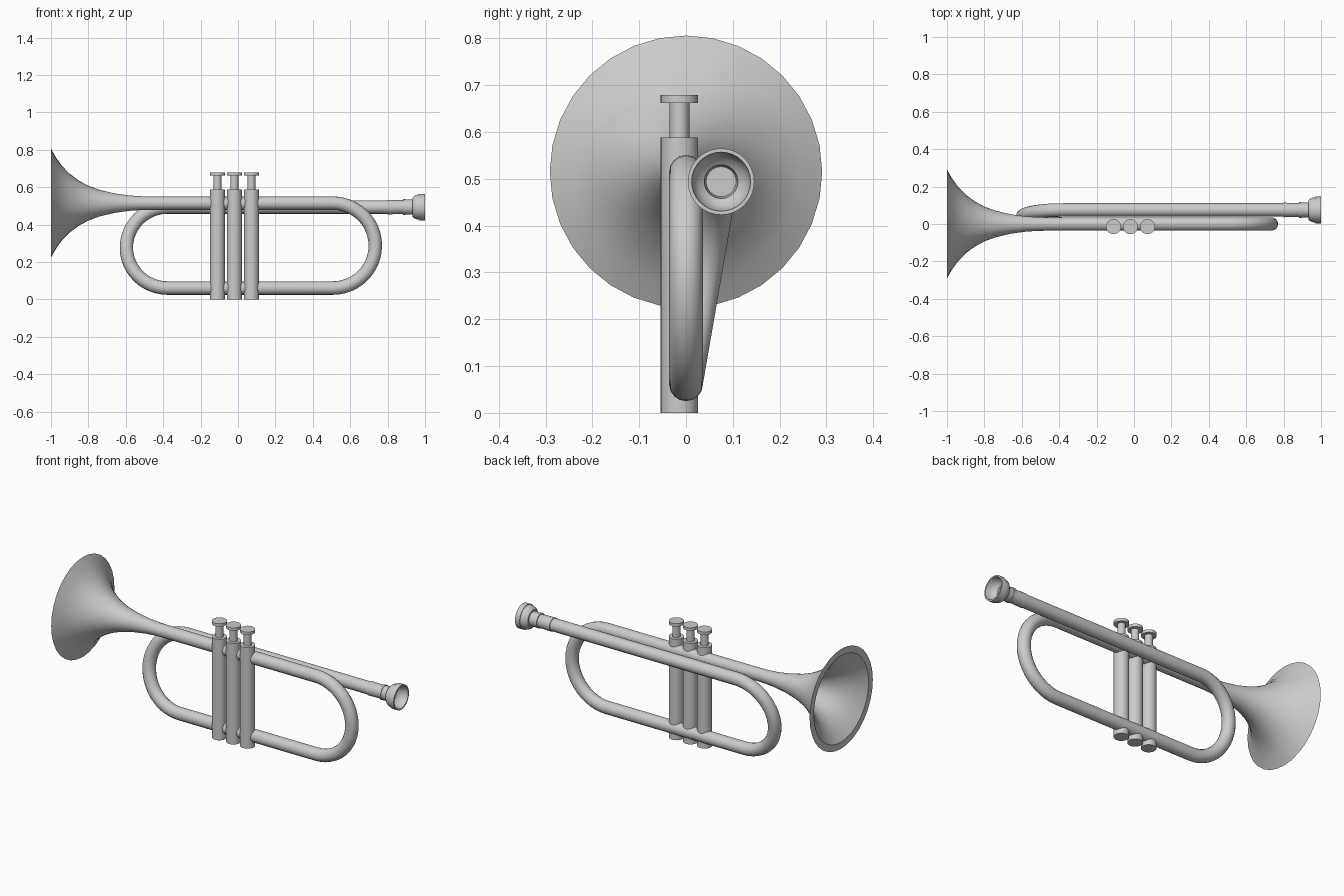
import bpy, bmesh, math
from mathutils import Vector, Matrix

if "Cube" in bpy.data.objects:
    bpy.data.objects.remove(bpy.data.objects["Cube"])

TUBE_R = 0.036
TOP_Z, LOW_Z = 0.515, 0.061
LEAD_Y, LEAD_Z = 0.075, 0.494


def finish(obj, angle=35):
    bpy.ops.object.select_all(action='DESELECT')
    obj.select_set(True)
    bpy.context.view_layer.objects.active = obj
    bpy.ops.object.shade_smooth_by_angle(angle=math.radians(angle))
    return obj


def lathe(name, profile, origin, axis='X', steps=32):
    """Revolve (position along axis, radius) points around an axis."""
    bm = bmesh.new()
    verts = [bm.verts.new((r, 0, a)) for a, r in profile]
    edges = [bm.edges.new(p) for p in zip(verts, verts[1:])]
    bmesh.ops.spin(bm, geom=verts + edges, cent=(0, 0, 0), axis=(0, 0, 1),
                   angle=math.tau, steps=steps, use_duplicate=False)
    bmesh.ops.remove_doubles(bm, verts=bm.verts, dist=1e-5)
    if axis == 'X':
        bm.transform(Matrix.Rotation(math.pi / 2, 4, 'Y'))
    bmesh.ops.recalc_face_normals(bm, faces=bm.faces)
    me = bpy.data.meshes.new(name)
    bm.to_mesh(me)
    bm.free()
    obj = bpy.data.objects.new(name, me)
    obj.location = origin
    bpy.context.collection.objects.link(obj)
    return finish(obj)


def half_turn(start, end, bulge, n=24):
    """Semicircle from start to end, bulging along x."""
    a, b = Vector(start), Vector(end)
    mid, arm = (a + b) / 2, (a - b) / 2
    side = Vector((bulge * arm.length, 0, 0))
    return [mid + arm * math.cos(math.pi * i / n) + side * math.sin(math.pi * i / n)
            for i in range(n + 1)]


# Wound tubing: bell stem, right bow, lower run, left slanted bow, lead pipe
path = [Vector((-0.53, 0, TOP_Z))]
path += half_turn((0.507, 0, TOP_Z), (0.507, 0, LOW_Z), 1)
path += half_turn((-0.377, 0, LOW_Z), (-0.377, LEAD_Y, LEAD_Z), -1)
path += [Vector((0.81, LEAD_Y, LEAD_Z))]
curve = bpy.data.curves.new("tubing", 'CURVE')
curve.dimensions = '3D'
curve.bevel_depth = TUBE_R
curve.bevel_resolution = 6
curve.use_fill_caps = True
spline = curve.splines.new('POLY')
spline.points.add(len(path) - 1)
for point, co in zip(spline.points, path):
    point.co = (*co, 1)
tubing = bpy.data.objects.new("tubing", curve)
bpy.context.collection.objects.link(tubing)
tubing.select_set(True)
bpy.context.view_layer.objects.active = tubing
bpy.ops.object.convert(target='MESH')
finish(bpy.context.view_layer.objects.active)

# Flared bell with a thick rim and hollow inside
lathe("bell", [
    (-0.48, 0.036), (-0.52, 0.037), (-0.58, 0.041), (-0.66, 0.052), (-0.74, 0.071),
    (-0.80, 0.093), (-0.85, 0.120), (-0.90, 0.157), (-0.94, 0.198), (-0.97, 0.239),
    (-1.00, 0.291), (-1.00, 0.252), (-0.96, 0.195), (-0.92, 0.150), (-0.87, 0.110),
    (-0.80, 0.073), (-0.72, 0.047), (-0.64, 0.032), (-0.54, 0.024), (-0.54, 0)],
    (0, 0, TOP_Z))

# Receiver sleeve on the lead pipe
lathe("receiver", [
    (0.80, 0), (0.80, 0.039), (0.882, 0.037), (0.882, 0.042), (0.895, 0.042),
    (0.895, 0)], (0, LEAD_Y, LEAD_Z))

# Mouthpiece: shank, cup, rim, then the hollow cup and throat
lathe("mouthpiece", [
    (0.885, 0), (0.885, 0.039), (0.932, 0.041), (0.932, 0.050), (0.942, 0.060),
    (0.957, 0.066), (0.970, 0.067), (0.970, 0.071), (1.00, 0.071), (1.00, 0.063),
    (0.975, 0.060), (0.955, 0.050), (0.945, 0.036), (0.90, 0.032), (0.90, 0)],
    (0, LEAD_Y, LEAD_Z))

# Three valves: casing, stem and finger button
for i in range(3):
    spot = (-0.11 + 0.091 * i, -0.014, 0)
    lathe(f"valve_casing_{i + 1}",
          [(0, 0), (0, 0.040), (0.588, 0.040), (0.588, 0)], spot, 'Z')
    lathe(f"valve_stem_{i + 1}",
          [(0.58, 0), (0.58, 0.021), (0.665, 0.021), (0.665, 0)], spot, 'Z')
    lathe(f"valve_button_{i + 1}",
          [(0.662, 0), (0.662, 0.040), (0.679, 0.040), (0.679, 0)], spot, 'Z')
